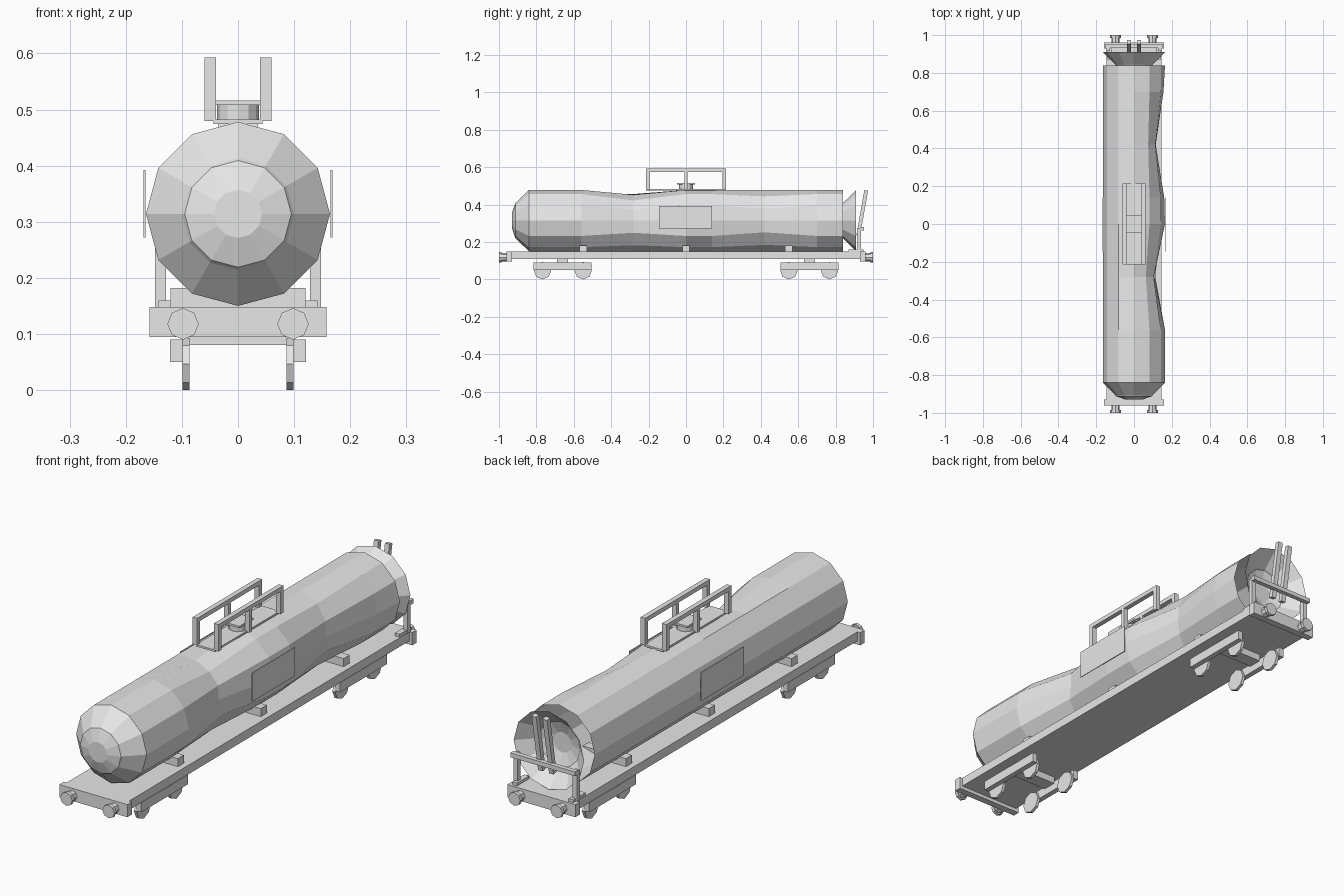
import bpy
import bmesh
from math import cos, sin, radians, pi
from mathutils import Matrix, Vector

cube = bpy.data.objects.get("Cube")
if cube:
    bpy.data.objects.remove(cube)

grey = bpy.data.materials.new("plain_grey")
grey.use_nodes = True
COLOUR = (0.8, 0.8, 0.8, 1)
grey.diffuse_color = COLOUR
grey.node_tree.nodes["Principled BSDF"].inputs["Base Color"].default_value = COLOUR


def finish(name, bm, fix=True):
    if fix:
        bmesh.ops.recalc_face_normals(bm, faces=bm.faces)
    mesh = bpy.data.meshes.new(name)
    bm.to_mesh(mesh)
    bm.free()
    mesh.materials.append(grey)
    obj = bpy.data.objects.new(name, mesh)
    bpy.context.collection.objects.link(obj)
    return obj


def box(name, x, y, z, tilt=0):
    """Box from (min, max) spans, optionally tilted about x."""
    bm = bmesh.new()
    size = [s[1] - s[0] for s in (x, y, z)]
    mid = Vector([(s[0] + s[1]) / 2 for s in (x, y, z)])
    m = Matrix.Translation(mid) @ Matrix.Rotation(tilt, 4, "X") @ Matrix.Diagonal((*size, 1))
    bmesh.ops.create_cube(bm, size=1, matrix=m)
    return finish(name, bm)


def cylinder(name, centre, r, depth, axis, sides=8):
    bm = bmesh.new()
    turn = {"X": Matrix.Rotation(pi / 2, 4, "Y"),
            "Y": Matrix.Rotation(pi / 2, 4, "X"),
            "Z": Matrix.Identity(4)}[axis]
    bmesh.ops.create_cone(bm, cap_ends=True, segments=sides, radius1=r, radius2=r,
                          depth=depth, matrix=Matrix.Translation(centre) @ turn)
    return finish(name, bm)


def span(s, a, b):
    """Span mirrored to the side s."""
    return tuple(sorted((s * a, s * b)))


def loft(name, rings):
    """Twelve-sided skin along y from (y, radii) rings, last ring capped."""
    bm = bmesh.new()
    loops = []
    for y, radii in rings:
        loops.append([bm.verts.new((r * cos(radians(30 * i)), y, 0.314 + r * sin(radians(30 * i))))
                      for i, r in enumerate(radii)])
    for a, b in zip(loops, loops[1:]):
        for i in range(12):
            j = (i + 1) % 12
            bm.faces.new((a[i], a[j], b[j], b[i]))
    bm.faces.new(loops[-1])
    return finish(name, bm)


# Tank shell with a domed front and two dents on its +x side
R = 0.164


def dented(**radii):
    ring = [R] * 12
    for key, r in radii.items():
        ring[int(key[1:])] = r
    return ring


dent_front = dented(a0=0.105, a1=0.12, a2=0.125, a3=0.138, a11=0.13, a10=0.152)
dent_back = dented(a0=0.115, a1=0.13, a2=0.15, a11=0.125, a10=0.15)
loft("tank", [
    (0.84, [R] * 12), (0.7, dented(a0=0.156)), (0.42, dent_back),
    (0.14, dented(a0=0.16)), (0, [R] * 12), (-0.28, dent_front),
    (-0.56, [R] * 12), (-0.84, [R] * 12), (-0.905, [0.1] * 12),
    (-0.912, [0.095] * 12), (-0.93, [0.043] * 12)])

# Dished rear end plate
loft("rear_dish", [(0.91, [R] * 12), (0.845, [0.1] * 12),
                   (0.838, [0.095] * 12), (0.82, [0.043] * 12)])

# Underframe
box("deck", (-0.145, 0.145), (-0.94, 0.94), (0.11, 0.148))
for y in (-0.55, 0, 0.55):
    box("saddle", (-0.12, 0.12), (y - 0.02, y + 0.02), (0.14, 0.182))

for e in (-1, 1):
    box("headstock", (-0.158, 0.158), span(e, 0.93, 0.96), (0.095, 0.148))
    for s in (-1, 1):
        cylinder("buffer_stem", (s * 0.098, e * 0.973, 0.118), 0.022, 0.03, "Y")
        cylinder("buffer_head", (s * 0.098, e * 0.993, 0.118), 0.028, 0.014, "Y")

    # Bogie
    box("bolster", (-0.1, 0.1), span(e, 0.63, 0.69), (0.08, 0.112))
    for s in (-1, 1):
        box("bogie_side_frame", span(s, 0.098, 0.121), span(e, 0.505, 0.815), (0.05, 0.09))
        for y in (0.55, 0.767):
            cylinder("wheel", (s * 0.0925, e * y, 0.0465), 0.0465, 0.013, "X")

# Side sign boards
for s in (-1, 1):
    box("side_board", span(s, 0.165, 0.168), (-0.145, 0.14), (0.272, 0.392))

# Walkway with handrails and filling hatch
box("walkway", (-0.044, 0.044), (-0.215, 0.215), (0.474, 0.482))
for s in (-1, 1):
    x = span(s, 0.039, 0.06)
    box("handrail", x, (-0.215, 0.215), (0.575, 0.593))
    for y, w in ((-0.205, 0.01), (0, 0.008), (0.205, 0.01)):
        box("handrail_post", x, (y - w, y + w), (0.48, 0.576))
cylinder("hatch_neck", (0, 0, 0.495), 0.037, 0.03, "Z", 12)
box("hatch_lid", (-0.039, 0.039), (-0.047, 0.047), (0.508, 0.516))

# Rear railing and brake levers
box("rear_rail", (-0.15, 0.15), (0.932, 0.952), (0.262, 0.28))
for s in (-1, 1):
    box("rail_foot", span(s, 0.12, 0.142), (0.87, 0.95), (0.147, 0.16))
    box("rail_post", span(s, 0.128, 0.148), (0.915, 0.935), (0.148, 0.275))
    box("brake_lever", span(s, 0.015, 0.036), (0.932, 0.952), (0.23, 0.478), radians(-10))
